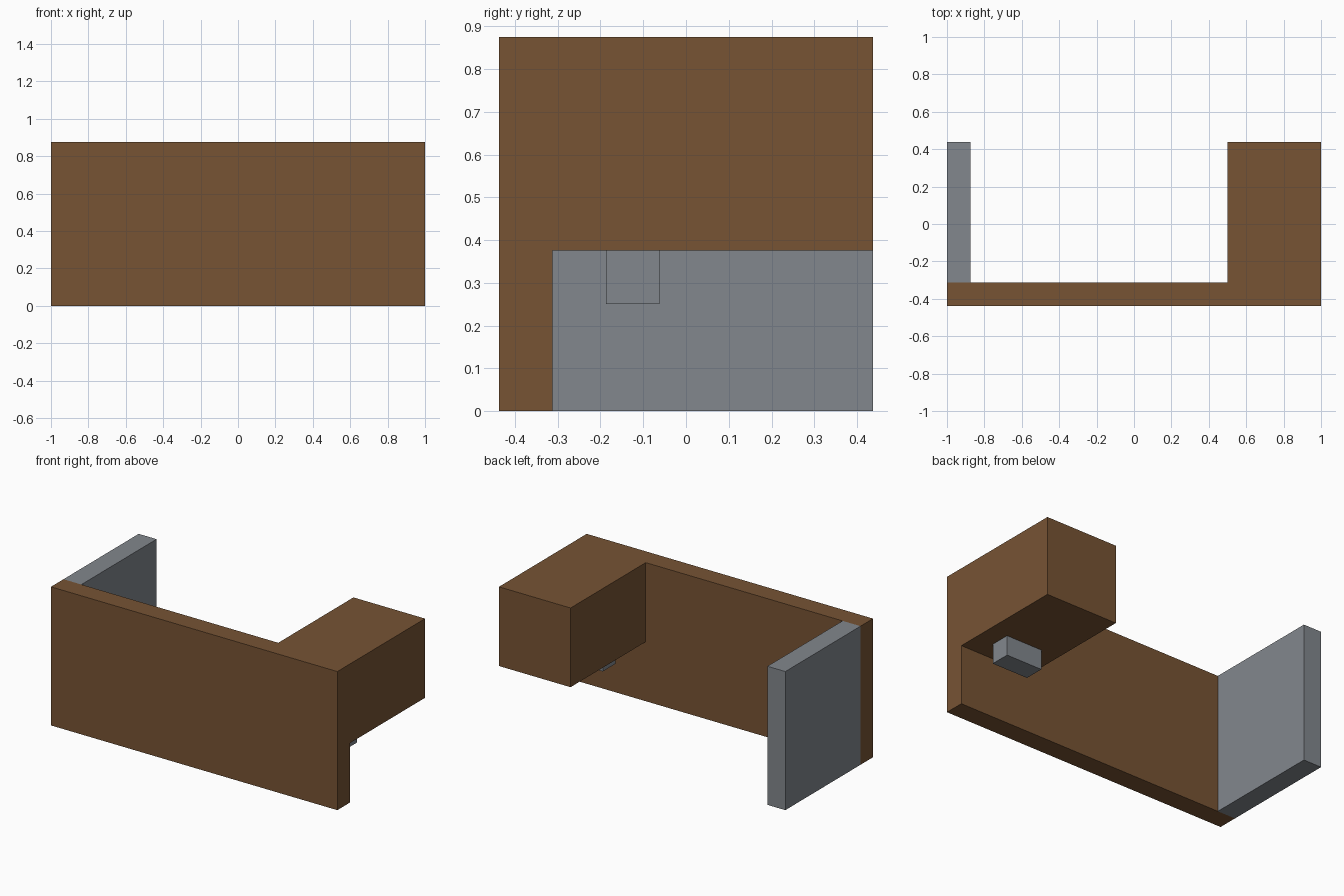
import bpy
import bmesh

cube = bpy.data.objects.get("Cube")
if cube:
    bpy.data.objects.remove(cube, do_unlink=True)


def make_material(name, rgb):
    mat = bpy.data.materials.new(name)
    mat.use_nodes = True
    color = (*rgb, 1.0)
    mat.diffuse_color = color
    mat.node_tree.nodes["Principled BSDF"].inputs["Base Color"].default_value = color
    return mat


wood = make_material("brown wood", (0.184, 0.087, 0.034))
metal = make_material("grey metal", (0.223, 0.242, 0.266))


def box(name, low, high, mat):
    """Axis-aligned box between two opposite corners."""
    bm = bmesh.new()
    bmesh.ops.create_cube(bm, size=1.0)
    for v in bm.verts:
        v.co = [(h - l) * c for c, l, h in zip(v.co, low, high)]
    mesh = bpy.data.meshes.new(name)
    bm.to_mesh(mesh)
    bm.free()
    mesh.materials.append(mat)
    obj = bpy.data.objects.new(name, mesh)
    obj.location = [(l + h) / 2 for l, h in zip(low, high)]
    bpy.context.collection.objects.link(obj)
    return obj


H = 0.875          # overall height
FRONT, BACK = -0.4375, 0.4375
INNER = -0.3125    # rear face of the front panel

# Full-width front panel
box("front_panel", (-1, FRONT, 0), (1, INNER, H), wood)
# Cabinet hung behind the panel
box("cabinet", (0.5, INNER, 0.375), (1, BACK, H), wood)
# Upright end panel
box("end_panel", (-1, INNER, 0), (-0.875, BACK, H), metal)
# Small block under the cabinet
box("under_block", (0.625, -0.1875, 0.25), (0.875, -0.0625, 0.375), metal)
